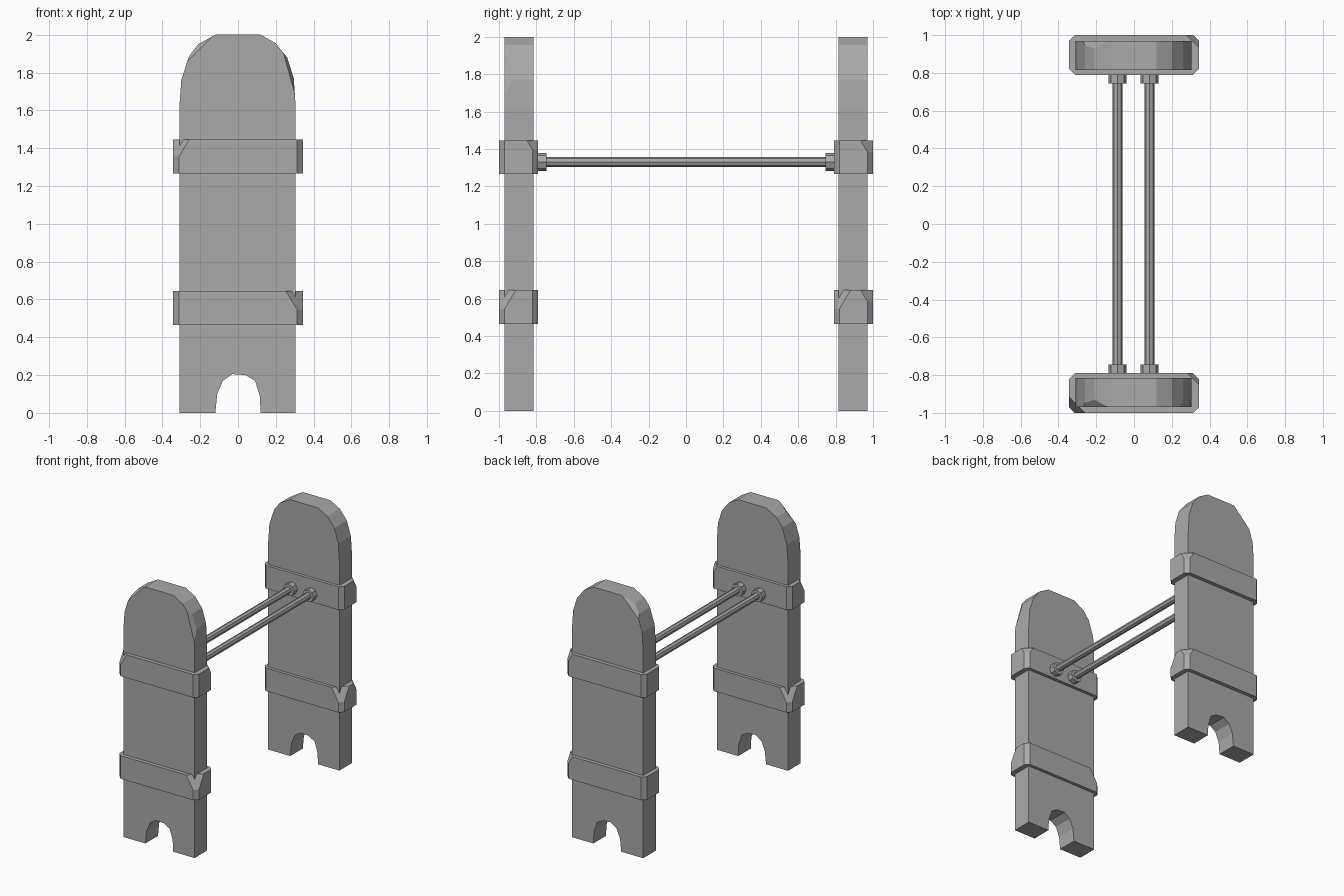
import bpy, bmesh
from mathutils import Vector

cube = bpy.data.objects.get("Cube")
if cube:
    bpy.data.objects.remove(cube, do_unlink=True)

stone = bpy.data.materials.new("stone_grey")
stone.use_nodes = True
GREY = (0.4, 0.4, 0.4, 1)
stone.diffuse_color = GREY
stone.node_tree.nodes["Principled BSDF"].inputs["Base Color"].default_value = GREY


def prism(name, points, depth, chips=()):
    """Extrude a flat outline along depth, then slice off chipped corners."""
    bm = bmesh.new()
    face = bm.faces.new([bm.verts.new(p) for p in points])
    ext = bmesh.ops.extrude_face_region(bm, geom=[face], use_keep_orig=True)
    new = [v for v in ext["geom"] if isinstance(v, bmesh.types.BMVert)]
    bmesh.ops.translate(bm, verts=new, vec=depth)
    for co, normal in chips:
        geom = bm.verts[:] + bm.edges[:] + bm.faces[:]
        cut = bmesh.ops.bisect_plane(bm, geom=geom, plane_co=co,
                                     plane_no=Vector(normal).normalized(), clear_outer=True)
        rim = [e for e in cut["geom_cut"] if isinstance(e, bmesh.types.BMEdge)]
        if rim:
            bmesh.ops.contextual_create(bm, geom=rim)
    bmesh.ops.recalc_face_normals(bm, faces=bm.faces[:])
    mesh = bpy.data.meshes.new(name)
    bm.to_mesh(mesh)
    bm.free()
    mesh.materials.append(stone)
    obj = bpy.data.objects.new(name, mesh)
    bpy.context.collection.objects.link(obj)
    return obj


def rod(name, x, y, radius, length, sides):
    bpy.ops.mesh.primitive_cylinder_add(vertices=sides, radius=radius, depth=length,
                                        location=(x, y, 1.33), rotation=(1.5708, 0, 0))
    obj = bpy.context.object
    obj.name = name
    obj.data.materials.append(stone)


# Arched slab outline with a notch between two feet
OUTLINE = [(0.305, 0), (0.305, 1.62), (0.295, 1.77), (0.26, 1.88), (0.2, 1.955), (0.12, 2),
           (-0.12, 2), (-0.21, 1.95), (-0.26, 1.885), (-0.3, 1.76), (-0.31, 1.62), (-0.31, 0),
           (-0.12, 0), (-0.11, 0.1), (-0.08, 0.17), (-0.03, 0.205), (0.04, 0.2),
           (0.09, 0.17), (0.115, 0.09), (0.12, 0)]

# Chipped strap corners: side in x, outward (1) or inward (-1), size
STRAP_CHIPS = {
    ("front", "upper"): [(-1, 1, 0.09), (1, -1, 0.05)],
    ("front", "lower"): [(1, 1, 0.1), (-1, -1, 0.1)],
    ("back", "upper"): [(1, 1, 0.06)],
    ("back", "lower"): [(1, -1, 0.1), (1, 1, 0.06)],
}
HALF, INNER, OUTER, CUT = 0.343, 0.79, 1.0, 0.03

for end, s in (("front", -1), ("back", 1)):
    # Upright slab
    chips = [((-0.21, s * 0.93, 1.95), (-0.7, s * 0.6, 0.7))]
    if end == "front":
        chips.append(((0.295, -0.93, 1.77), (0.9, -0.4, 0.25)))
    prism(end + "_slab", [(x, s * 0.815, z) for x, z in OUTLINE], (0, s * 0.155, 0), chips)

    # Straps with clipped corners
    for level, z in (("upper", 1.265), ("lower", 0.465)):
        top = z + 0.18
        plan = []
        for sx, sy in ((1, 1), (-1, 1), (-1, -1), (1, -1)):
            y = OUTER if sy > 0 else INNER
            pair = [(sx * HALF, s * (y - sy * CUT), z), (sx * (HALF - CUT), s * y, z)]
            plan += pair if sx * sy > 0 else pair[::-1]
        chips = []
        for sx, sy, size in STRAP_CHIPS[end, level]:
            y = (OUTER if sy > 0 else INNER) - sy * CUT / 2
            chips.append(((sx * (HALF - CUT / 2), s * y, top - size), (sx, s * sy, 0.6)))
        prism(f"{end}_{level}_strap", plan, (0, 0, 0.18), chips)

    # Collars where the rods meet the slab
    for side, x in (("right", -0.087), ("left", 0.082)):
        rod(f"{end}_{side}_collar", x, s * 0.772, 0.048, 0.054, 8)

# Two long rods joining the slabs
for side, x in (("right", -0.087), ("left", 0.082)):
    rod(side + "_rod", x, 0, 0.026, 1.6, 8)
